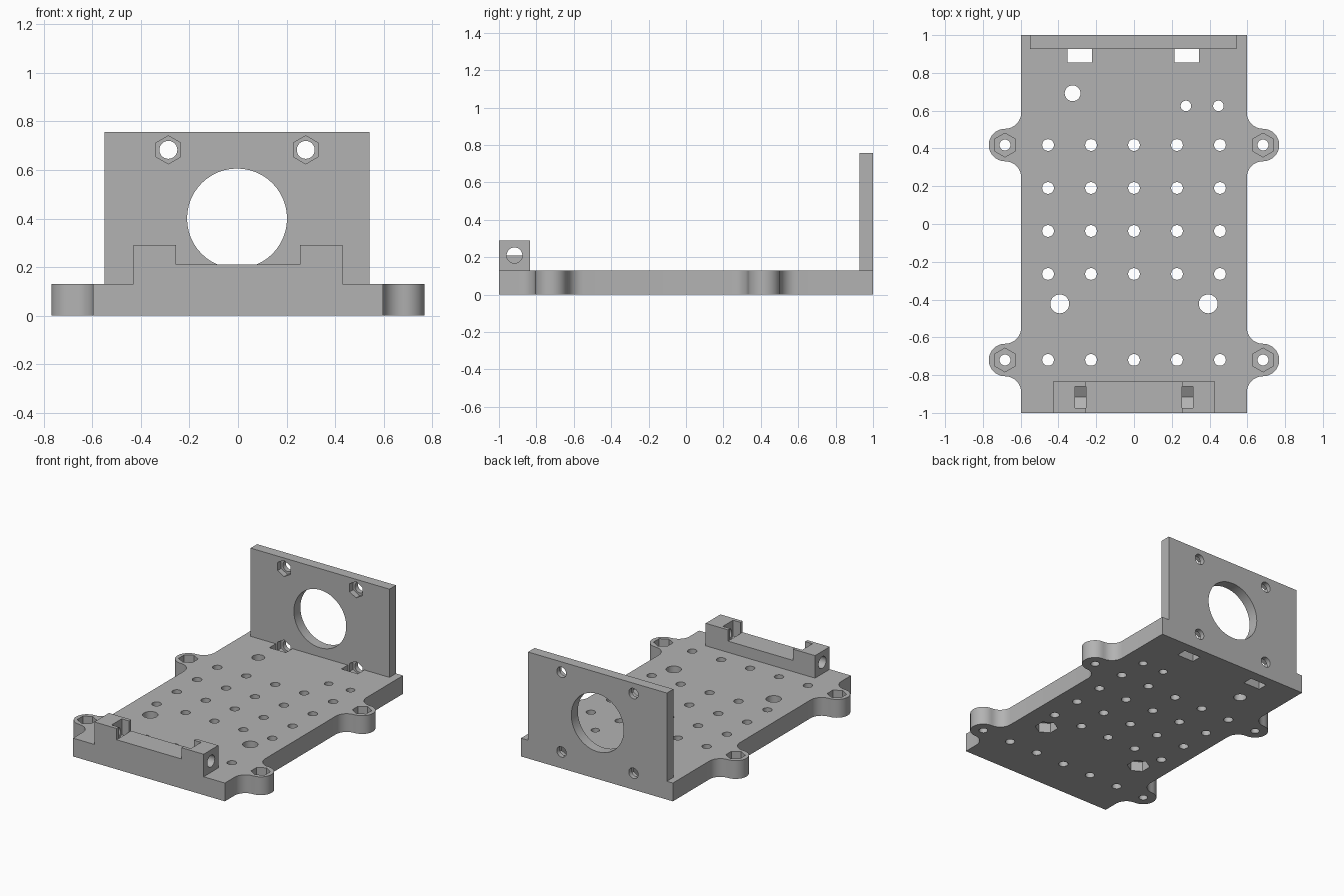
import bpy
import bmesh
from math import cos, sin, radians, pi
from mathutils import Matrix, Vector

if "Cube" in bpy.data.objects:
    bpy.data.objects.remove(bpy.data.objects["Cube"], do_unlink=True)

grey = bpy.data.materials.new("plain grey")
grey.use_nodes = True
grey.diffuse_color = (0.45, 0.45, 0.45, 1)
grey.node_tree.nodes["Principled BSDF"].inputs["Base Color"].default_value = (0.45, 0.45, 0.45, 1)

THICK = 0.13
EAR_X, EAR_R = 0.683, 0.086
EAR_YS = (-0.72, 0.418)
EDGE = EAR_X - EAR_R
TURN = {"z": Matrix(), "x": Matrix.Rotation(pi / 2, 4, "Y"),
        "y": Matrix.Rotation(pi / 2, 4, "X")}


def finish(name, bm):
    bmesh.ops.recalc_face_normals(bm, faces=bm.faces)
    mesh = bpy.data.meshes.new(name)
    bm.to_mesh(mesh)
    bm.free()
    obj = bpy.data.objects.new(name, mesh)
    mesh.materials.append(grey)
    bpy.context.collection.objects.link(obj)
    return obj


def box(bm, x, y, z):
    """Add a box from three (low, high) ranges."""
    spans = (x, y, z)
    mid = Vector([(a + b) / 2 for a, b in spans])
    size = Vector([b - a for a, b in spans])
    bmesh.ops.create_cube(bm, size=1, matrix=Matrix.LocRotScale(mid, None, size))


def prism(bm, centre, r, length, axis="z", sides=32, twist=0):
    """Add a capped cylinder or hexagon lying along an axis."""
    m = Matrix.Translation(centre) @ TURN[axis] @ Matrix.Rotation(twist, 4, "Z")
    bmesh.ops.create_cone(bm, cap_ends=True, segments=sides, radius1=r,
                          radius2=r, depth=length, matrix=m)


def cut(target, bm):
    """Subtract the shapes in bm from the target."""
    cutter = finish("cutter", bm)
    cutter.hide_render = True
    mod = target.modifiers.new("cut", "BOOLEAN")
    mod.operation, mod.solver, mod.object = "DIFFERENCE", "EXACT", cutter
    bpy.context.view_layer.objects.active = target
    bpy.ops.object.modifier_apply(modifier=mod.name)
    bpy.data.objects.remove(cutter, do_unlink=True)


def arc(cy, start, end, steps):
    for i in range(steps + 1):
        a = radians(start + (end - start) * i / steps)
        yield EAR_X + EAR_R * cos(a), cy + EAR_R * sin(a)


# Base plate outline: straight sides with filleted round ears
side = [(EDGE, -1)]
for y in EAR_YS:
    side += arc(y - 2 * EAR_R, 180, 90, 8)
    side += list(arc(y, -90, 90, 16))[1:]
    side += list(arc(y + 2 * EAR_R, 270, 180, 8))[1:]
side.append((EDGE, 1))
outline = side + [(-x, y) for x, y in reversed(side)]
bm = bmesh.new()
face = bm.faces.new([bm.verts.new((x, y, 0)) for x, y in outline])
top = bmesh.ops.extrude_face_region(bm, geom=[face])
bmesh.ops.translate(bm, vec=(0, 0, THICK),
                    verts=[v for v in top["geom"] if isinstance(v, bmesh.types.BMVert)])
base = finish("base_plate", bm)

# Round through holes of the base plate
PITCH = 0.2275
holes = [(i * PITCH, 0.418 - j * PITCH, 0.031) for i in range(-2, 3) for j in (0, 1, 2, 3, 5)]
holes += [(s * EAR_X, y, 0.029) for s in (-1, 1) for y in EAR_YS]
holes += [(s * 0.393, -0.423, 0.05) for s in (-1, 1)]
holes += [(-0.325, 0.692, 0.042), (0.275, 0.625, 0.028), (0.447, 0.625, 0.028)]
bm = bmesh.new()
for x, y, r in holes:
    prism(bm, (x, y, THICK / 2), r, 0.4)
cut(base, bm)

# Nut pockets: in the ears from above, at the wide holes from below
bm = bmesh.new()
for s in (-1, 1):
    for y in EAR_YS:
        prism(bm, (s * EAR_X, y, THICK), 0.063, 0.13, sides=6)
    prism(bm, (s * 0.393, -0.423, 0), 0.075, 0.14, sides=6)
cut(base, bm)

# Upright motor plate at the back
MX, MZ, BOLT = -0.004, 0.4, 0.283
BACK = 0.927
bm = bmesh.new()
box(bm, (MX - 0.546, MX + 0.546), (BACK, 1), (THICK, 0.757))
motor = finish("motor_plate", bm)
bm = bmesh.new()
prism(bm, (MX, 1, MZ), 0.206, 0.4, "y", 48)
cut(motor, bm)

# Bolt holes, nut pockets and nut clearance slots shared by both plates
for target in (motor, base):
    bolts, nuts, slots = bmesh.new(), bmesh.new(), bmesh.new()
    for s in (-1, 1):
        x = MX + s * BOLT
        for z in ((MZ - BOLT, MZ + BOLT) if target is motor else (MZ - BOLT,)):
            prism(bolts, (x, 0.96, z), 0.037, 0.2, "y")
            prism(nuts, (x, BACK, z), 0.058, 0.08, "y", 6)
        box(slots, (x - 0.065, x + 0.065), (0.855, BACK), (-0.1, 0.3))
    cut(target, bolts)
    cut(target, nuts)
    if target is base:
        cut(target, slots)
    else:
        slots.free()

# Front clamp block: low bar between two posts
FY, FZ = -0.917, 0.21
profile = [(-0.43, THICK), (0.43, THICK), (0.43, 0.29), (0.255, 0.29), (0.255, FZ),
           (-0.255, FZ), (-0.255, 0.29), (-0.43, 0.29)]
bm = bmesh.new()
face = bm.faces.new([bm.verts.new((x, -1, z)) for x, z in profile])
ext = bmesh.ops.extrude_face_region(bm, geom=[face])
bmesh.ops.translate(bm, vec=(0, 0.165, 0),
                    verts=[v for v in ext["geom"] if isinstance(v, bmesh.types.BMVert)])
block = finish("front_block", bm)

# Side screw holes and drop-in nut slots in the posts
screws, hexes, slots = bmesh.new(), bmesh.new(), bmesh.new()
for s in (-1, 1):
    lo, hi = sorted((s * 0.255, s * 0.312))
    prism(screws, (s * 0.4, FY, FZ), 0.042, 0.2, "x")
    prism(hexes, ((lo + hi) / 2, FY, FZ), 0.066, hi - lo, "x", 6, radians(30))
    box(slots, (lo, hi), (FY - 0.0572, FY + 0.0572), (FZ, 0.4))
for shapes in (screws, hexes, slots):
    cut(block, shapes)

# Smooth the round walls, keep the edges sharp
bpy.ops.object.select_all(action="DESELECT")
for obj in (base, motor, block):
    obj.select_set(True)
bpy.context.view_layer.objects.active = base
bpy.ops.object.shade_smooth_by_angle(angle=radians(30))
